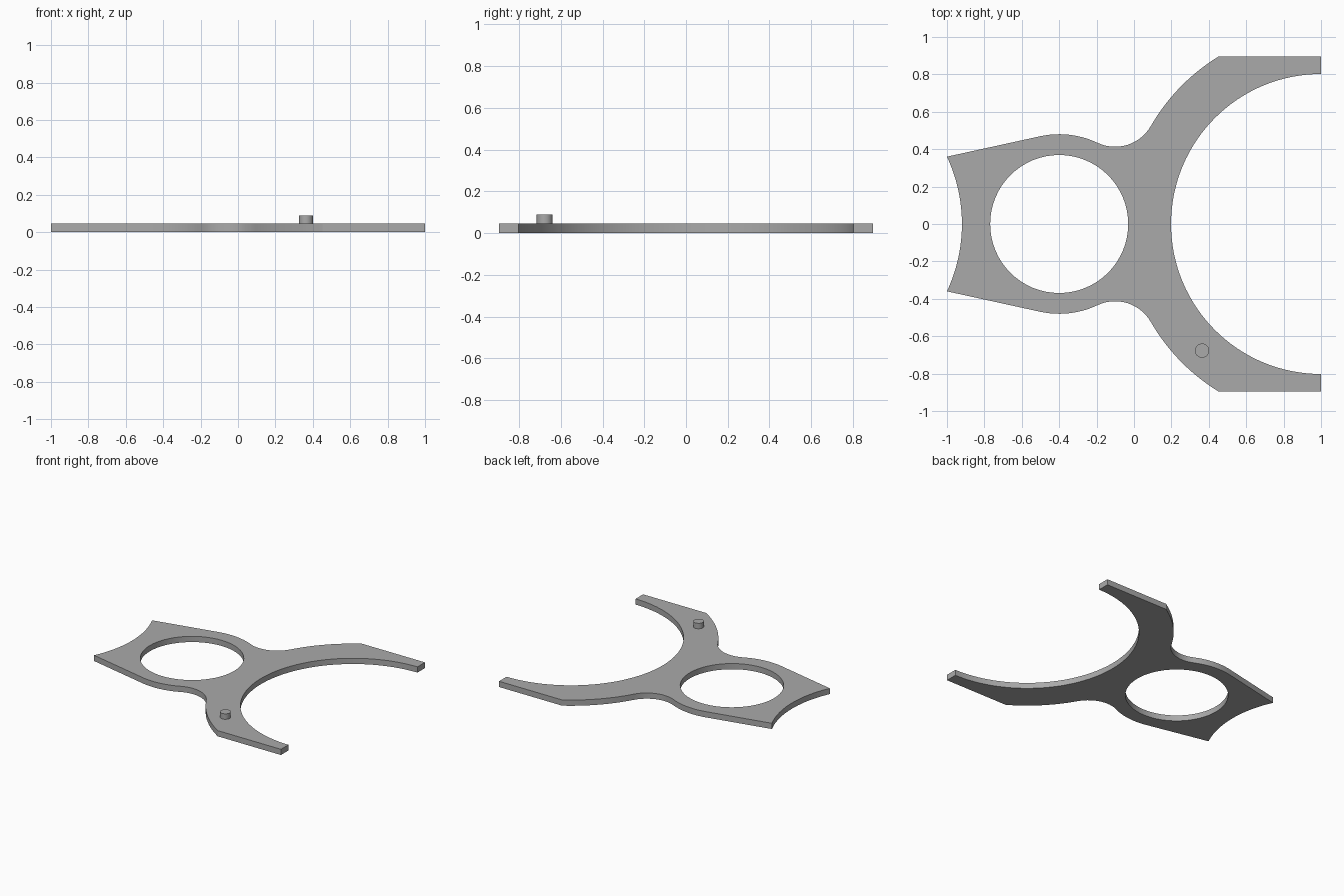
import bpy
import bmesh
from math import sin, cos, acos, atan2, hypot, pi, sqrt, radians

cube = bpy.data.objects.get("Cube")
if cube:
    bpy.data.objects.remove(cube, do_unlink=True)

THICK = 0.045
RING, FORK = (-0.4, 0), (1, 0)          # centres of the small ring and the big fork
RING_R, HOLE_R = 0.48, 0.369
FORK_IN, FORK_OUT, FILLET = 0.802, 1.05, 0.22
HALF_W = 0.895
TAIL = (-1, 0.36)

grey = bpy.data.materials.new("plain grey")
grey.use_nodes = True
grey.diffuse_color = (0.4, 0.4, 0.4, 1)
grey.node_tree.nodes["Principled BSDF"].inputs["Base Color"].default_value = (0.4, 0.4, 0.4, 1)


def arc(c, r, a, b, n):
    """Points on a circle from angle a to angle b."""
    return [(c[0] + r * cos(a + (b - a) * i / n), c[1] + r * sin(a + (b - a) * i / n))
            for i in range(n + 1)]


def angle(p, c):
    return atan2(p[1] - c[1], p[0] - c[0])


def finish(name, bm):
    bmesh.ops.recalc_face_normals(bm, faces=bm.faces)
    mesh = bpy.data.meshes.new(name)
    bm.to_mesh(mesh)
    bm.free()
    mesh.materials.append(grey)
    ob = bpy.data.objects.new(name, mesh)
    bpy.context.collection.objects.link(ob)
    bpy.ops.object.select_all(action='DESELECT')
    ob.select_set(True)
    bpy.context.view_layer.objects.active = ob
    bpy.ops.object.shade_smooth_by_angle(angle=radians(30))
    return ob


# Fillet circle touching both the ring and the outside of the fork
d, ra, rb = FORK[0] - RING[0], RING_R + FILLET, FORK_OUT + FILLET
fx = (d * d + ra * ra - rb * rb) / (2 * d)
fil = (RING[0] + fx, sqrt(ra * ra - fx * fx))

# Upper half of the outline, from the fork throat round to the tail notch
notch_r = 0.85
notch = (-0.92 - notch_r, 0)
tip = (FORK[0] - sqrt(FORK_OUT ** 2 - HALF_W ** 2), HALF_W)
tangent = angle(TAIL, RING) - acos(RING_R / hypot(TAIL[0] - RING[0], TAIL[1]))
half = arc(FORK, FORK_IN, pi, pi / 2, 32)
half += [(1, HALF_W)]
half += arc(FORK, FORK_OUT, angle(tip, FORK), angle(fil, FORK), 14)
half += arc(fil, FILLET, angle(FORK, fil), angle(RING, fil) , 14)[1:]
half += arc(RING, RING_R, angle(fil, RING), tangent, 14)[1:]
half += arc(notch, notch_r, angle(TAIL, notch), 0, 10)
outline = half + [(x, -y) for x, y in half[-2:0:-1]]
hole = arc(RING, HOLE_R, 0, 2 * pi, 64)[:-1]

# Flat plate with the ring hole
bm = bmesh.new()
edges = []
for loop in (outline, hole):
    vs = [bm.verts.new((x, y, 0)) for x, y in loop]
    edges += [bm.edges.new((v, vs[i - 1])) for i, v in enumerate(vs)]
bmesh.ops.triangle_fill(bm, edges=edges, use_beauty=True)
ext = bmesh.ops.extrude_face_region(bm, geom=bm.faces[:], use_keep_orig=True)
top = [g for g in ext["geom"] if isinstance(g, bmesh.types.BMVert)]
bmesh.ops.translate(bm, verts=top, vec=(0, 0, THICK))
finish("bracket_plate", bm)

# Small locating peg on the front arm
bm = bmesh.new()
bmesh.ops.create_cone(bm, cap_ends=True, segments=32, radius1=0.038, radius2=0.038, depth=0.058)
peg = finish("locating_peg", bm)
peg.location = (0.364, -0.677, 0.059)
